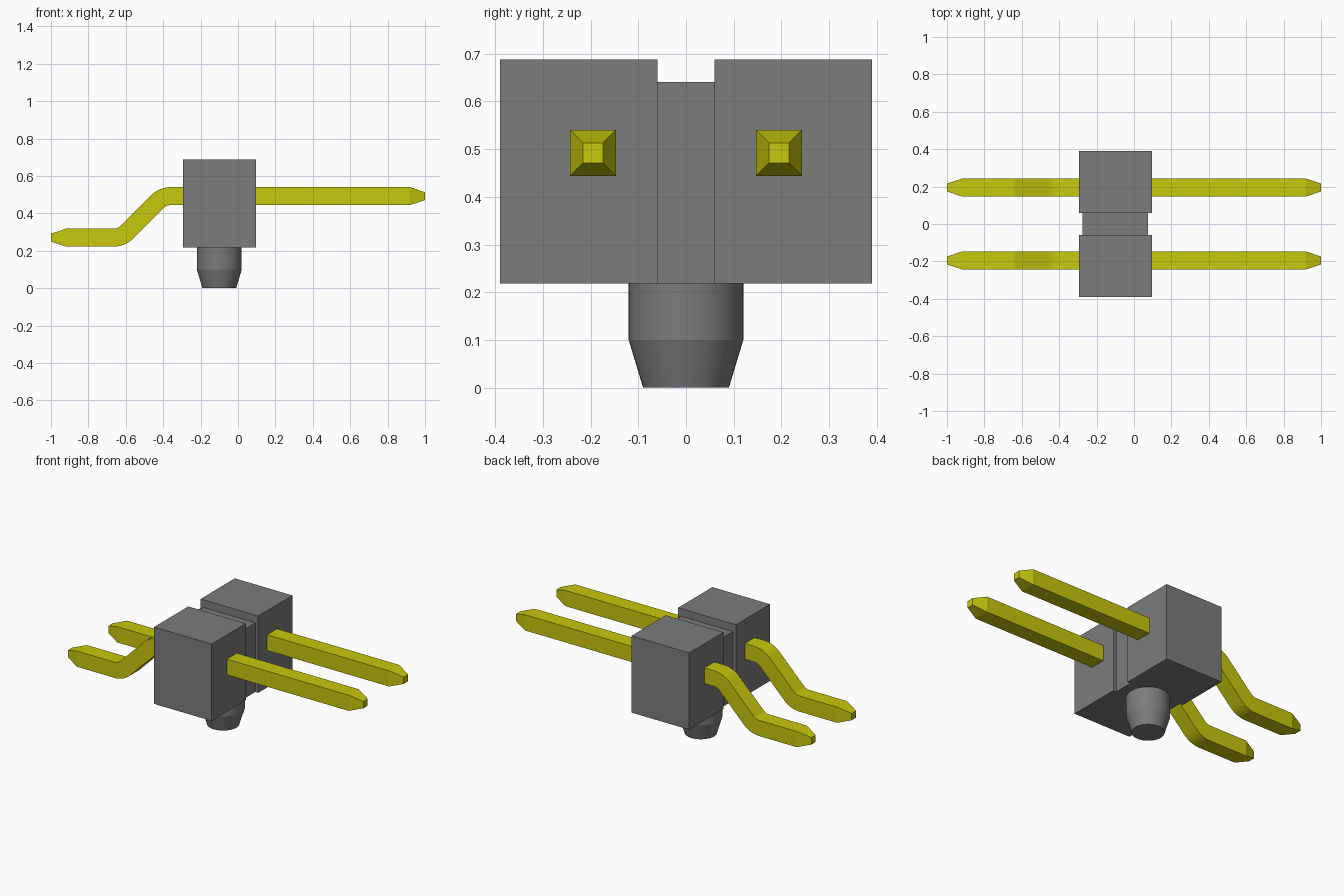
import bpy, bmesh, math

cube = bpy.data.objects.get("Cube")
if cube:
    bpy.data.objects.remove(cube, do_unlink=True)


def material(name, colour):
    m = bpy.data.materials.new(name)
    m.diffuse_color = colour
    m.use_nodes = True
    m.node_tree.nodes["Principled BSDF"].inputs["Base Color"].default_value = colour
    return m


GREY = material("grey plastic", (0.2, 0.2, 0.2, 1))
YELLOW = material("yellow metal", (0.57, 0.57, 0.004, 1))


def loft(name, rings, mat, smooth=True):
    """Skin a list of equal-length point rings and cap both ends."""
    bm = bmesh.new()
    loops = [[bm.verts.new(p) for p in ring] for ring in rings]
    for a, b in zip(loops, loops[1:]):
        for i in range(len(a)):
            j = (i + 1) % len(a)
            bm.faces.new((a[i], a[j], b[j], b[i]))
    bm.faces.new(loops[0])
    bm.faces.new(loops[-1])
    bmesh.ops.recalc_face_normals(bm, faces=bm.faces)
    mesh = bpy.data.meshes.new(name)
    bm.to_mesh(mesh)
    bm.free()
    mesh.materials.append(mat)
    ob = bpy.data.objects.new(name, mesh)
    bpy.context.collection.objects.link(ob)
    if smooth:
        bpy.ops.object.select_all(action='DESELECT')
        ob.select_set(True)
        bpy.context.view_layer.objects.active = ob
        bpy.ops.object.shade_smooth_by_angle(angle=math.radians(12))
    return ob


def box(name, x0, x1, y0, y1, z0, z1, mat):
    rings = [[(x0, y0, z), (x1, y0, z), (x1, y1, z), (x0, y1, z)] for z in (z0, z1)]
    return loft(name, rings, mat, smooth=False)


# Housing: two blocks joined by a slightly recessed web
box("front_block", -0.295, 0.095, -0.39, -0.06, 0.218, 0.688, GREY)
box("back_block", -0.295, 0.095, 0.06, 0.39, 0.218, 0.688, GREY)
box("joining_web", -0.275, 0.075, -0.06, 0.06, 0.218, 0.641, GREY)

# Locating peg with tapered end
N = 48
loft("locating_peg",
     [[(-0.1 + r * math.cos(math.tau * i / N), r * math.sin(math.tau * i / N), z)
       for i in range(N)] for r, z in ((0.09, 0), (0.12, 0.1), (0.12, 0.218))], GREY)

# Pin centre line: (x, z, slope angle, half thickness)
H, TIP, R, STEPS = 0.048, 0.021, 0.1, 8
TOP, LOW = 0.492, 0.27
path = [(1.0, TOP, 0, TIP), (0.92, TOP, 0, H)]
for i in range(STEPS + 1):                       # upper bend
    a = math.radians(45) * i / STEPS
    path.append((-0.36 - R * math.sin(a), TOP - R + R * math.cos(a), a, H))
for i in range(STEPS, -1, -1):                   # lower bend
    a = math.radians(45) * i / STEPS
    path.append((-0.665 + R * math.sin(a), LOW + R - R * math.cos(a), a, H))
path += [(-0.92, LOW, 0, H), (-1.0, LOW, 0, TIP)]


def pin(name, y):
    rings = []
    for x, z, a, h in path:
        nx, nz = -math.sin(a) * h, math.cos(a) * h
        rings.append([(x + nx, y - h, z + nz), (x + nx, y + h, z + nz),
                      (x - nx, y + h, z - nz), (x - nx, y - h, z - nz)])
    return loft(name, rings, YELLOW)


pin("front_pin", -0.195)
pin("back_pin", 0.195)
